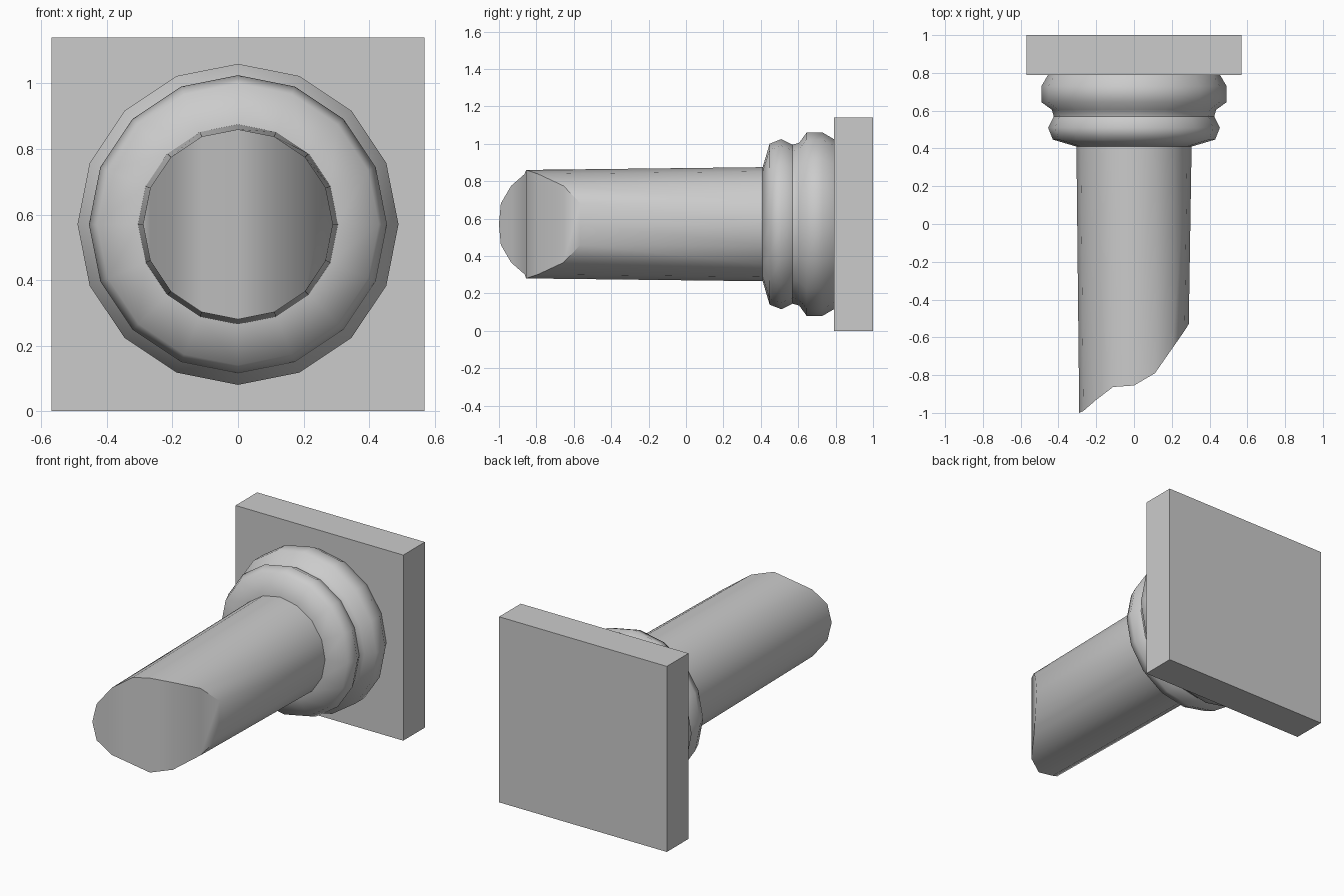
import bpy, bmesh, math

if "Cube" in bpy.data.objects:
    bpy.data.objects.remove(bpy.data.objects["Cube"])

N = 16          # sides of all round parts
CZ = 0.57       # height of the column axis


def ring(bm, r, ys):
    """One ring of points around the y axis; ys gives y for each point."""
    return [bm.verts.new((r * math.cos(2 * math.pi * i / N), ys[i],
                          CZ + r * math.sin(2 * math.pi * i / N))) for i in range(N)]


def bridge(bm, a, b):
    for i in range(N):
        j = (i + 1) % N
        bm.faces.new((a[i], a[j], b[j], b[i]))


def finish(bm, name, angle=None):
    bmesh.ops.recalc_face_normals(bm, faces=bm.faces)
    me = bpy.data.meshes.new(name)
    bm.to_mesh(me)
    bm.free()
    ob = bpy.data.objects.new(name, me)
    bpy.context.collection.objects.link(ob)
    if angle:
        bpy.ops.object.select_all(action='DESELECT')
        ob.select_set(True)
        bpy.context.view_layer.objects.active = ob
        bpy.ops.object.shade_smooth_by_angle(angle=math.radians(angle))
    return ob


def lathe(name, profile):
    """Closed turned moulding from (y, radius) points."""
    bm = bmesh.new()
    rings = [ring(bm, r, [y] * N) for y, r in profile]
    for a, b in zip(rings, rings[1:]):
        bridge(bm, a, b)
    bm.faces.new(rings[0])
    bm.faces.new(rings[-1])
    return finish(bm, name, 60)


# Square plinth
bm = bmesh.new()
bmesh.ops.create_cube(bm, size=1)
for v in bm.verts:
    v.co = (v.co.x * 1.14, 0.895 + v.co.y * 0.21, CZ + v.co.z * 1.14)
finish(bm, "plinth")

# Two rounded base mouldings meeting in a groove
lathe("lower_moulding", [(0.57, 0.425), (0.605, 0.435), (0.645, 0.49),
                         (0.73, 0.49), (0.79, 0.455)])
lathe("upper_moulding", [(0.41, 0.305), (0.447, 0.43), (0.51, 0.455), (0.57, 0.425)])

# Shaft with a slanted broken end: break depth for x from + to -
depth = [-0.53, -0.565, -0.655, -0.79, -0.855, -0.863, -0.935, -0.99, -1.0]
ys = [depth[min(i, N - i)] for i in range(N)]
bm = bmesh.new()
root = ring(bm, 0.305, [0.42] * N)
tip = ring(bm, 0.29, ys)
bridge(bm, root, tip)
bm.faces.new(root)
# broken face as vertical strips
bm.faces.new((tip[0], tip[1], tip[N - 1]))
for i in range(1, N // 2 - 1):
    bm.faces.new((tip[i], tip[i + 1], tip[N - i - 1], tip[N - i]))
bm.faces.new((tip[7], tip[8], tip[9]))
finish(bm, "broken_shaft", 45)
